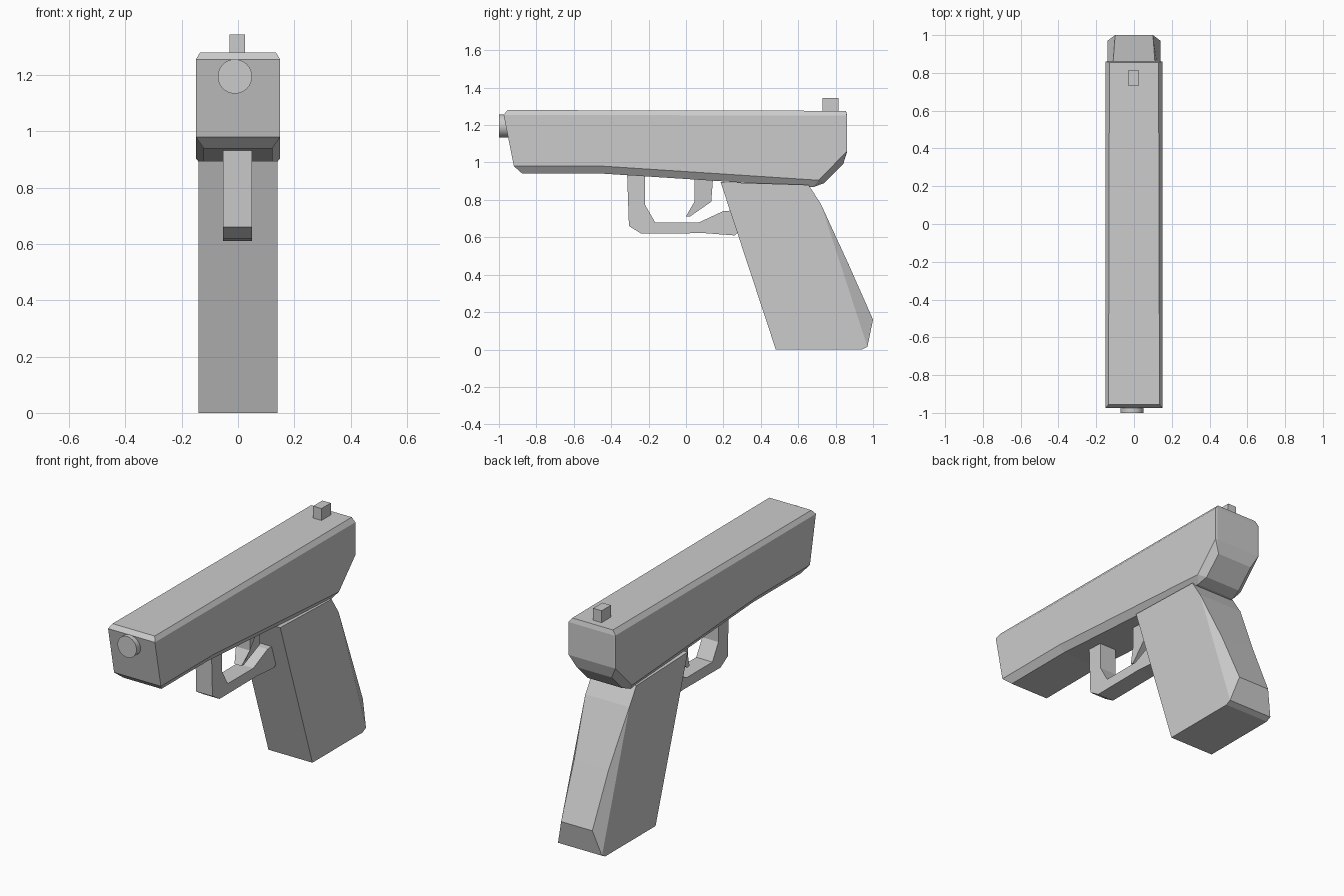
import bpy, bmesh, math

if "Cube" in bpy.data.objects:
    bpy.data.objects.remove(bpy.data.objects["Cube"])


def part(name, rows, w, cx=0.0):
    """Symmetric solid from a side profile in (y, z).
    Row: (y, z) plain edge, or (y, z, y2, z2, x2) = edge at half-width w
    bevelled to a second edge at half-width x2."""
    rows = [r if len(r) == 5 else (r[0], r[1], r[0], r[1], w) for r in rows]
    bm = bmesh.new()
    cache = {}

    def vert(x, y, z):
        key = (round(x, 4), round(y, 4), round(z, 4))
        if key not in cache:
            cache[key] = bm.verts.new((x + cx, y, z))
        return cache[key]

    def face(vs):
        vs = list(dict.fromkeys(vs))
        if len(vs) > 2:
            bm.faces.new(vs)

    loops = [[vert(-w, r[0], r[1]) for r in rows],
             [vert(-r[4], r[2], r[3]) for r in rows],
             [vert(r[4], r[2], r[3]) for r in rows],
             [vert(w, r[0], r[1]) for r in rows]]
    n = len(rows)
    for a, b in zip(loops, loops[1:]):
        for i in range(n):
            j = (i + 1) % n
            face([a[i], a[j], b[j], b[i]])
    face(loops[0])
    face(loops[-1])
    bmesh.ops.recalc_face_normals(bm, faces=bm.faces)
    me = bpy.data.meshes.new(name)
    bm.to_mesh(me)
    bm.free()
    ob = bpy.data.objects.new(name, me)
    bpy.context.collection.objects.link(ob)
    return ob


# upper body with bevelled top, underside and lower rear
part("upper_body", [
    (-0.975, 1.255, -0.955, 1.28, 0.135),
    (-0.975, 1.255),
    (-0.92, 0.98),
    (-0.92, 0.98, -0.875, 0.94, 0.122),
    (-0.44, 0.98, -0.44, 0.94, 0.122),
    (0.71, 0.905, 0.68, 0.868, 0.122),
    (0.71, 0.905, 0.74, 0.89, 0.112),
    (0.86, 1.06, 0.84, 0.99, 0.112),
    (0.86, 1.06, 0.862, 1.06, 0.14),
    (0.86, 1.25, 0.862, 1.25, 0.14),
    (0.86, 1.25, 0.855, 1.276, 0.13),
], 0.15)

# grip with bevelled back edge
part("grip", [
    (0.185, 0.895), (0.48, 0.0), (0.94, 0.0), (0.97, 0.015),
    (0.97, 0.015, 1.0, 0.16, 0.10),
    (0.72, 0.78, 0.865, 0.465, 0.11),
    (0.72, 0.78), (0.655, 0.88),
], 0.141)

# trigger guard
part("trigger_guard", [
    (-0.315, 0.945), (-0.305, 0.66), (-0.24, 0.62), (0.10, 0.622),
    (0.26, 0.61), (0.30, 0.65), (0.28, 0.745), (0.20, 0.74), (0.07, 0.68),
    (-0.165, 0.68), (-0.22, 0.775), (-0.22, 0.945),
], 0.052, -0.002)

# trigger, narrowing at the tip
trigger = part("trigger", [
    (0.045, 0.92), (0.045, 0.79), (0.0, 0.712), (0.02, 0.71),
    (0.135, 0.79), (0.145, 0.92),
], 0.045)
for v in trigger.data.vertices:
    if v.co.z < 0.75:
        v.co.x *= 0.5

# rear sight
part("rear_sight", [(0.73, 1.26), (0.815, 1.26), (0.815, 1.345), (0.73, 1.345)],
     0.027, -0.003)

# round front tube
bpy.ops.mesh.primitive_cylinder_add(vertices=32, radius=0.061, depth=0.10,
                                    location=(-0.011, -0.95, 1.195),
                                    rotation=(math.pi / 2, 0, 0))
bpy.context.object.name = "front_tube"
bpy.ops.object.shade_smooth_by_angle()
